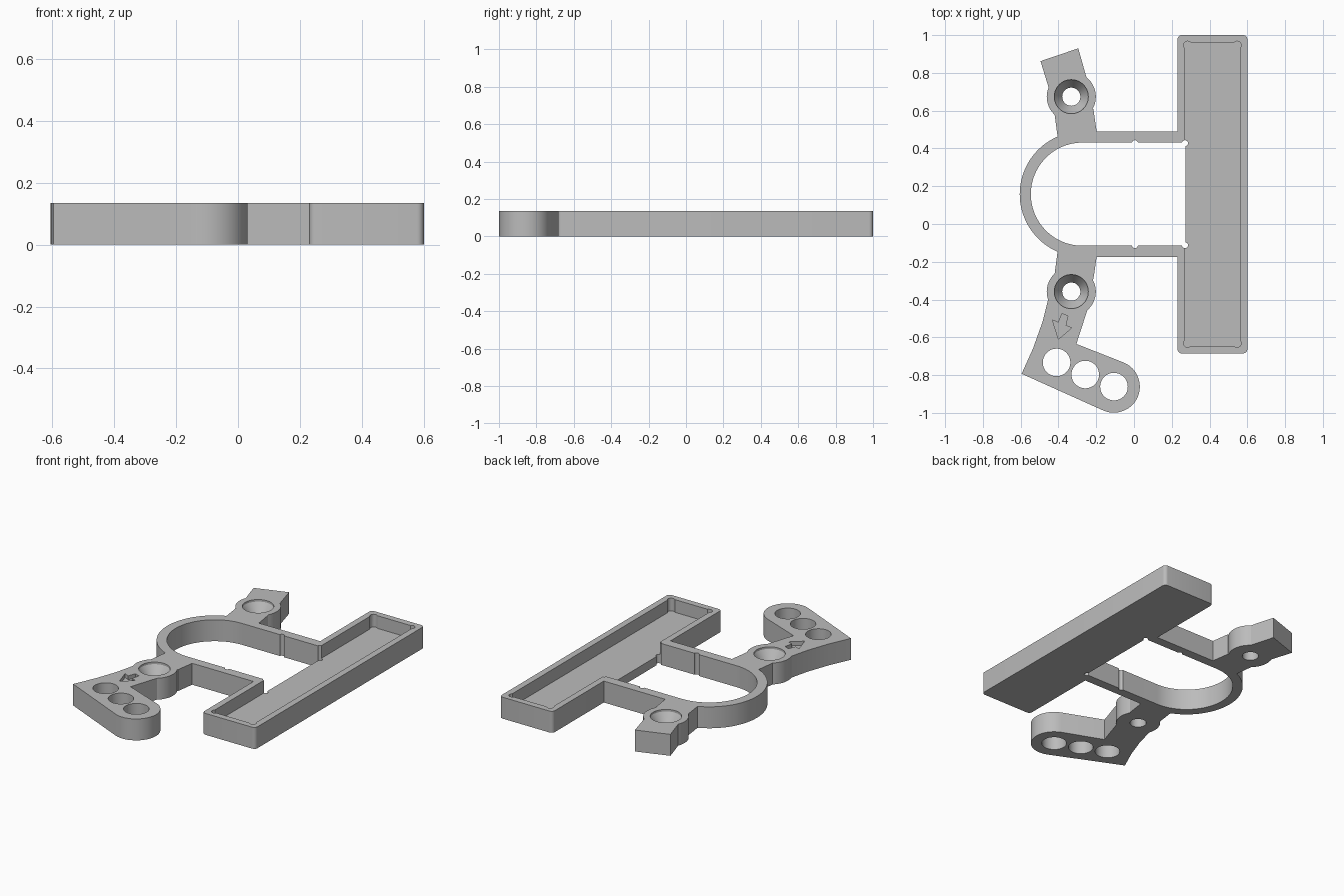
import bpy, bmesh
from math import sin, cos, pi, radians

if "Cube" in bpy.data.objects:
    bpy.data.objects.remove(bpy.data.objects["Cube"])

H = 0.135            # plate height
FLOOR = 0.055        # tray floor height
MID_Y = 0.158        # centre line of the frame
BOSS_X, BOSS_DY = -0.332, 0.516

mat = bpy.data.materials.new("plain_grey")
mat.use_nodes = True
GREY = (0.5, 0.5, 0.5, 1)
mat.diffuse_color = GREY
mat.node_tree.nodes["Principled BSDF"].inputs["Base Color"].default_value = GREY


def arc(x, y, r, a0=0, a1=360, n=48):
    full = a1 - a0 == 360
    steps = n if full else n + 1
    return [(x + r * cos(radians(a0 + (a1 - a0) * i / n)),
             y + r * sin(radians(a0 + (a1 - a0) * i / n))) for i in range(steps)]


def loft(name, rings):
    """Closed solid through (outline, height) rings, bottom to top."""
    bm = bmesh.new()
    loops = [[bm.verts.new((x, y, z)) for x, y in pts] for pts, z in rings]
    n = len(loops[0])
    bm.faces.new(loops[0])
    bm.faces.new(loops[-1])
    for a, b in zip(loops, loops[1:]):
        for i in range(n):
            j = (i + 1) % n
            bm.faces.new((a[i], a[j], b[j], b[i]))
    bmesh.ops.recalc_face_normals(bm, faces=bm.faces)
    me = bpy.data.meshes.new(name)
    bm.to_mesh(me)
    bm.free()
    me.materials.append(mat)
    ob = bpy.data.objects.new(name, me)
    bpy.context.collection.objects.link(ob)
    return ob


def prism(name, pts, z0=0.0, z1=H):
    return loft(name, [(pts, z0), (pts, z1)])


def combine(base, other, operation):
    other.hide_render = True
    bpy.context.view_layer.objects.active = base
    mod = base.modifiers.new(operation, 'BOOLEAN')
    mod.operation, mod.solver, mod.object = operation, 'EXACT', other
    bpy.ops.object.modifier_apply(modifier=mod.name)
    bpy.data.objects.remove(other)


def rounded_box(x0, x1, y0, y1, r):
    return (arc(x1 - r, y1 - r, r, 0, 90, 6) + arc(x0 + r, y1 - r, r, 90, 180, 6)
            + arc(x0 + r, y0 + r, r, 180, 270, 6) + arc(x1 - r, y0 + r, r, 270, 360, 6))


def u_shape(r, x_end):
    return [(x_end, MID_Y + r)] + arc(-0.273, MID_Y, r, 90, 270) + [(x_end, MID_Y - r)]


# Tray body, U-shaped frame, bosses and necks
body = prism("mounting_bracket", rounded_box(0.23, 0.6, -0.685, 1.0, 0.022))
combine(body, prism("frame", u_shape(0.332, 0.25)), 'UNION')
for s in (1, -1):
    neck = [(-0.40, 0.27), (-0.42, 0.42), (BOSS_X, BOSS_DY), (-0.215, 0.45), (-0.193, 0.30)]
    combine(body, prism("neck", [(x, MID_Y + s * y) for x, y in neck]), 'UNION')
    combine(body, prism("boss", arc(BOSS_X, MID_Y + s * BOSS_DY, 0.13)), 'UNION')

# Rear tab and bent front arm
combine(body, prism("rear_tab", [(-0.495, 0.862), (-0.295, 0.93), (-0.25, 0.77),
                                 (BOSS_X, 0.65), (-0.445, 0.70)]), 'UNION')
front = [(-0.45, -0.38), (-0.485, -0.52), (-0.535, -0.66), (-0.595, -0.793)]
front += arc(-0.107, -0.861, 0.138, -113, 67, 24)
front += [(-0.305, -0.635), (-0.245, -0.45), (BOSS_X, -0.34)]
combine(body, prism("front_arm", front), 'UNION')

# Tray pocket with relieved corners, and the through opening
combine(body, prism("pocket", [(0.27, -0.645), (0.56, -0.645), (0.56, 0.96), (0.27, 0.96)],
                    FLOOR, 0.2), 'DIFFERENCE')
for x in (0.284, 0.546):
    for y in (-0.631, 0.946):
        combine(body, prism("relief", arc(x, y, 0.022, n=16), FLOOR, 0.2), 'DIFFERENCE')
combine(body, prism("opening", u_shape(0.273, 0.272), -0.1, 0.2), 'DIFFERENCE')
for x in (0.005, 0.27):
    for s in (1, -1):
        combine(body, prism("notch", arc(x, MID_Y + s * 0.27, 0.016, n=16), -0.1, 0.2), 'DIFFERENCE')

# Countersunk screw holes
for s in (1, -1):
    y = MID_Y + s * BOSS_DY
    wide, narrow = arc(BOSS_X, y, 0.09), arc(BOSS_X, y, 0.048)
    combine(body, loft("screw_hole", [(narrow, -0.1), (narrow, 0.06), (wide, 0.122), (wide, 0.2)]),
            'DIFFERENCE')

# Row of holes in the front arm
for i in range(3):
    combine(body, prism("arm_hole", arc(-0.41 + 0.152 * i, -0.733 - 0.064 * i, 0.073), -0.1, 0.2),
            'DIFFERENCE')

# Engraved direction arrow
arrow = [(-0.40, -0.61), (-0.33, -0.55), (-0.362, -0.537), (-0.35, -0.487),
         (-0.382, -0.475), (-0.40, -0.522), (-0.432, -0.508)]
combine(body, prism("arrow", arrow, H - 0.025, 0.2), 'DIFFERENCE')

# Smooth the curved walls, keep edges sharp
bpy.ops.object.select_all(action='DESELECT')
body.select_set(True)
bpy.context.view_layer.objects.active = body
bpy.ops.object.shade_smooth_by_angle(angle=radians(25))
